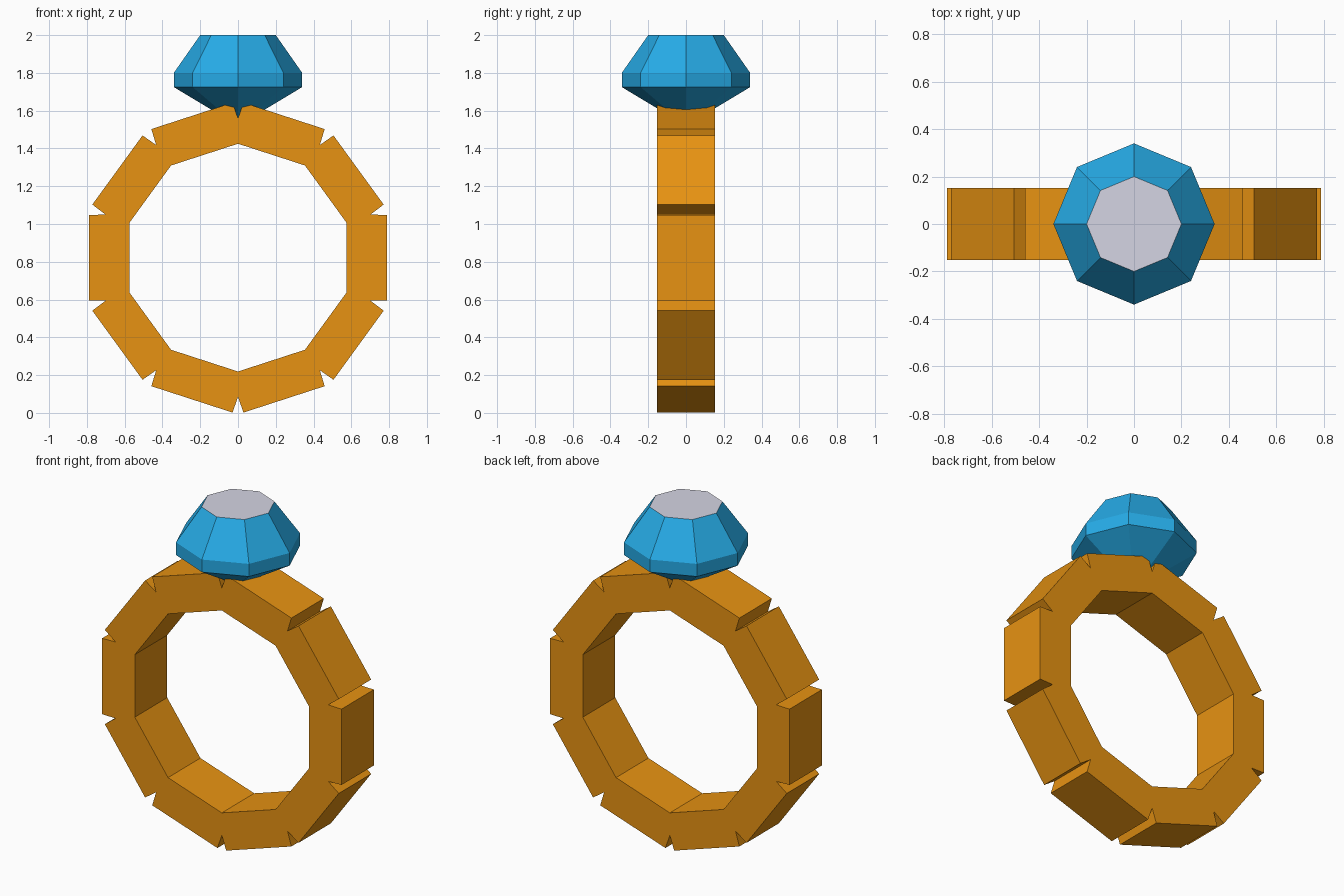
import bpy, bmesh, math

if "Cube" in bpy.data.objects:
    bpy.data.objects.remove(bpy.data.objects["Cube"])


def material(name, rgb):
    m = bpy.data.materials.new(name)
    m.diffuse_color = (*rgb, 1)
    m.use_nodes = True
    m.node_tree.nodes["Principled BSDF"].inputs["Base Color"].default_value = m.diffuse_color
    return m


def finish(name, bm, mats):
    bmesh.ops.remove_doubles(bm, verts=bm.verts, dist=1e-4)
    bmesh.ops.recalc_face_normals(bm, faces=bm.faces)
    me = bpy.data.meshes.new(name)
    bm.to_mesh(me)
    bm.free()
    for m in mats:
        me.materials.append(m)
    ob = bpy.data.objects.new(name, me)
    bpy.context.collection.objects.link(ob)
    return ob


gold = material("gold", (0.80, 0.29, 0.006))
blue = material("gem blue", (0.02, 0.42, 0.82))
pale = material("pale table", (0.66, 0.66, 0.77))

# Band: ten flat segments with a V notch at every joint
SEG, CZ, HALF_Y = 10, 0.822, 0.1525
R_IN, R_NOTCH, APOTHEM, HALF_EDGE = 0.603, 0.737, 0.789, 0.226
bm = bmesh.new()
joint = math.pi / SEG
corner_r = math.hypot(APOTHEM, HALF_EDGE)
corner_a = math.atan2(HALF_EDGE, APOTHEM)
section = [(R_IN, -joint), (R_NOTCH, -joint), (corner_r, -corner_a),
           (corner_r, corner_a), (R_NOTCH, joint), (R_IN, joint)]
for i in range(SEG):
    mid = 2 * joint * i
    front, back = [[bm.verts.new((r * math.cos(mid + a), y, CZ + r * math.sin(mid + a)))
                    for r, a in section] for y in (-HALF_Y, HALF_Y)]
    bm.faces.new(front)
    bm.faces.new(back[::-1])
    for k in (1, 2, 3, 5):  # notch walls, outer face, inner face
        if k == 1:
            bm.faces.new((front[1], back[1], back[2], front[2]))
        else:
            n = (k + 1) % 6
            bm.faces.new((front[k], back[k], back[n], front[n]))
finish("ring_band", bm, [gold])

# Gem: eight-sided cut stone with a flat table on top and a point below
SIDES = 8
bm = bmesh.new()
rings = [[bm.verts.new((r * math.cos(math.tau * i / SIDES),
                        r * math.sin(math.tau * i / SIDES), z)) for i in range(SIDES)]
         for r, z in ((0.34, 1.725), (0.34, 1.80), (0.20, 2.0))]
tip = bm.verts.new((0, 0, 1.52))
for i in range(SIDES):
    j = (i + 1) % SIDES
    bm.faces.new((tip, rings[0][j], rings[0][i]))
    for low, high in zip(rings, rings[1:]):
        bm.faces.new((low[i], low[j], high[j], high[i]))
table = bm.faces.new(rings[2])
table.material_index = 1
finish("gemstone", bm, [blue, pale])
